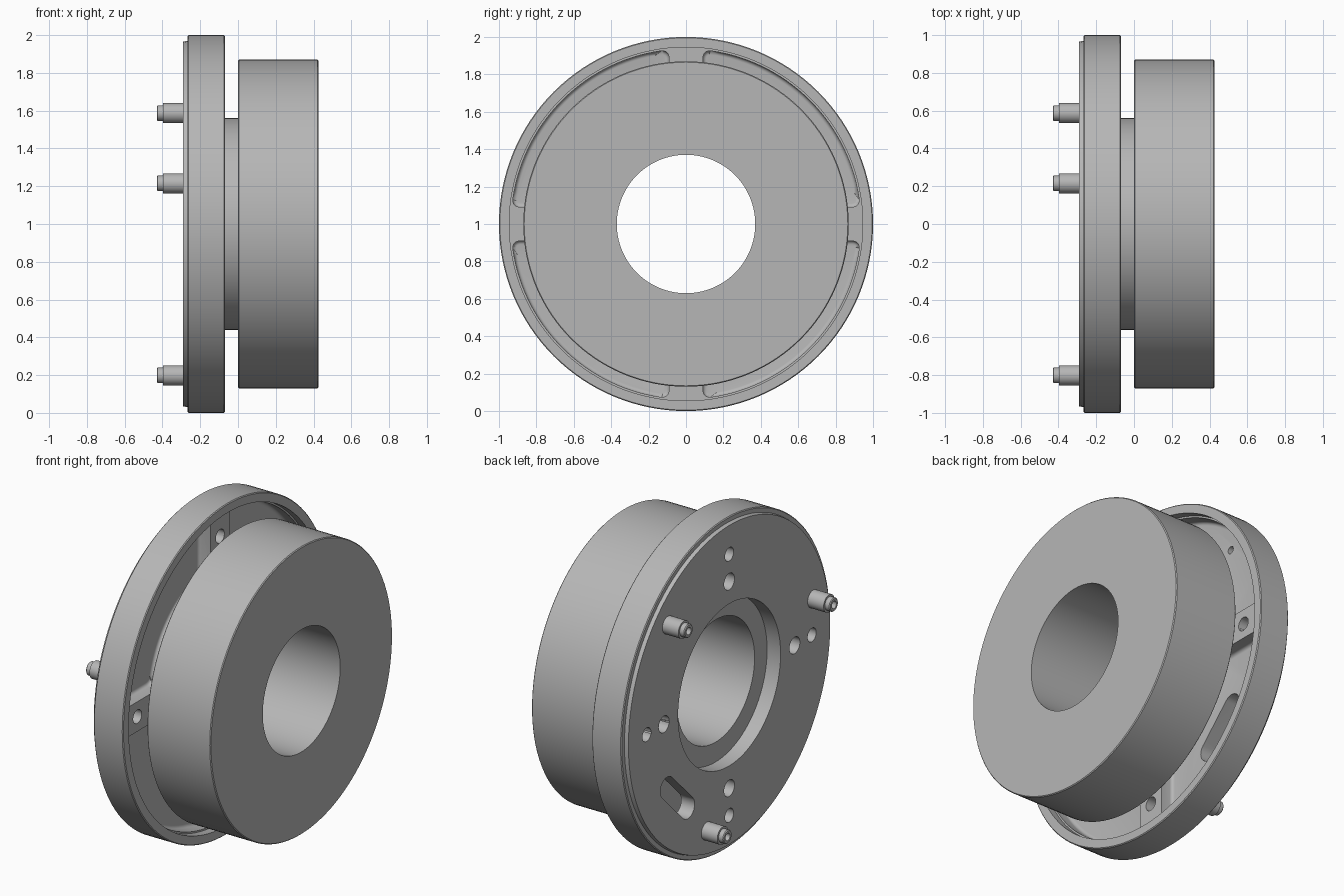
import bpy, bmesh
from math import cos, sin, pi, radians, asin
from mathutils import Matrix, Vector

cube = bpy.data.objects.get("Cube")
if cube:
    bpy.data.objects.remove(cube, do_unlink=True)

metal = bpy.data.materials.new("grey_metal")
metal.use_nodes = True
GREY = (0.47, 0.47, 0.47, 1)
metal.diffuse_color = GREY
metal.node_tree.nodes["Principled BSDF"].inputs["Base Color"].default_value = GREY


def make_object(name, bm):
    bmesh.ops.recalc_face_normals(bm, faces=bm.faces)
    mesh = bpy.data.meshes.new(name)
    bm.to_mesh(mesh)
    bm.free()
    mesh.materials.append(metal)
    obj = bpy.data.objects.new(name, mesh)
    bpy.context.collection.objects.link(obj)
    obj.location.z = 1
    return obj


def lathe(name, profile, y=0, z=0, steps=128):
    """Turn a closed (x, radius) profile around an axis along x."""
    bm = bmesh.new()
    rings = [[bm.verts.new((x, y + r * cos(2 * pi * i / steps), z + r * sin(2 * pi * i / steps)))
              for x, r in profile] for i in range(steps)]
    n = len(profile)
    for i in range(steps):
        a, b = rings[i], rings[(i + 1) % steps]
        for k in range(n):
            m = (k + 1) % n
            bm.faces.new((a[k], a[m], b[m], b[k]))
    return make_object(name, bm)


def prism(name, outline, x0, x1, corner=0, fillet=0):
    """Extrude a (y, z) outline along x; round its sharp corners and its x0 rim."""
    bm = bmesh.new()
    face = bm.faces.new([bm.verts.new((x1, y, z)) for y, z in outline])
    geo = bmesh.ops.extrude_face_region(bm, geom=[face])["geom"]
    bmesh.ops.translate(bm, verts=[v for v in geo if isinstance(v, bmesh.types.BMVert)],
                        vec=(x0 - x1, 0, 0))
    bmesh.ops.recalc_face_normals(bm, faces=bm.faces)
    if corner:
        sharp = [e for e in bm.edges if abs(e.verts[0].co.x - e.verts[1].co.x) > 0.01
                 and e.calc_face_angle(0) > radians(45)]
        bmesh.ops.bevel(bm, geom=sharp, offset=corner, segments=6, profile=0.5, affect='EDGES')
    if fillet:
        rim = [e for e in bm.edges if all(abs(v.co.x - x0) < 1e-4 for v in e.verts)]
        bmesh.ops.bevel(bm, geom=rim, offset=fillet, segments=4, profile=0.5, affect='EDGES')
    return make_object(name, bm)


def circle(y, z, r, steps=32):
    return [(y + r * cos(2 * pi * i / steps), z + r * sin(2 * pi * i / steps)) for i in range(steps)]


def cut(target, cutter):
    mod = target.modifiers.new("cut", 'BOOLEAN')
    mod.operation = 'DIFFERENCE'
    mod.solver = 'EXACT'
    mod.object = cutter
    bpy.context.view_layer.update()
    bpy.context.view_layer.objects.active = target
    bpy.ops.object.modifier_apply(modifier=mod.name)
    bpy.data.objects.remove(cutter, do_unlink=True)


# Flange plate with raised rim and counterbored back
PAD_X, FLOOR_X, HUB_R, BORE_R = -0.12, -0.20, 0.56, 0.37
plate = lathe("flange_plate", [
    (-0.29, 0.49), (-0.29, 0.965), (-0.267, 0.97), (-0.267, 0.995), (-0.262, 1.0),
    (-0.075, 1.0), (-0.07, 0.995), (-0.07, 0.945), (PAD_X, 0.945),
    (PAD_X, BORE_R), (FLOOR_X, BORE_R), (FLOOR_X, 0.49)])

# Four pockets, leaving a pad on each axis
HALF_PAD, POCKET_R, ARC = 0.09, 0.935, 32
for quarter in range(4):
    outline = []
    for r, direction in ((POCKET_R, 1), (HUB_R, -1)):
        start = asin(HALF_PAD / r)
        angles = [start + (pi / 2 - 2 * start) * i / ARC for i in range(ARC + 1)][::direction]
        outline += [(r * cos(a + quarter * pi / 2), r * sin(a + quarter * pi / 2)) for a in angles]
    cut(plate, prism("pocket_cutter", outline, FLOOR_X, 0, corner=0.045, fillet=0.02))

# Bolt holes through each pad
for quarter in range(4):
    c, s = cos(quarter * pi / 2), sin(quarter * pi / 2)
    for dist, r in ((0.79, 0.041), (0.625, 0.05)):
        cut(plate, prism("hole_cutter", circle(dist * c, dist * s, r), -0.4, 0.0))

# Rounded slot through the plate
slot = []
for side in (1, -1):
    for i in range(13):
        a = -pi / 2 + pi * i / 12 + (0 if side > 0 else pi)
        p = Vector((0.14 * side + 0.065 * cos(a), 0.065 * sin(a)))
        p = Matrix.Rotation(radians(45), 2) @ p
        slot.append((p.x + 0.495, p.y - 0.495))
cut(plate, prism("slot_cutter", slot, -0.4, -0.1))

# Hub and drum
drum = lathe("drum_with_hub", [
    (PAD_X, BORE_R), (PAD_X, HUB_R), (0, HUB_R), (0, 0.865), (0.005, 0.87),
    (0.42, 0.87), (0.425, 0.865), (0.425, BORE_R)])
parts = [plate, drum]

# Three hollow stepped pins on the back
PIN_R, PIN_HOLE = 0.83, 0.022
for i, degrees in enumerate((45, 165, 285)):
    y, z = PIN_R * cos(radians(degrees)), PIN_R * sin(radians(degrees))
    cut(plate, prism("pin_hole_cutter", circle(y, z, PIN_HOLE), -0.4, 0.0))
    parts.append(lathe(f"locating_pin_{i + 1}", [
        (-0.28, PIN_HOLE), (-0.28, 0.053), (-0.397, 0.053), (-0.397, 0.041),
        (-0.425, 0.041), (-0.43, 0.036), (-0.43, PIN_HOLE)], y, z, 32))

# Smooth round walls, crisp edges
bpy.ops.object.select_all(action='DESELECT')
for obj in parts:
    obj.select_set(True)
bpy.context.view_layer.objects.active = plate
bpy.ops.object.shade_smooth_by_angle(angle=radians(30))
